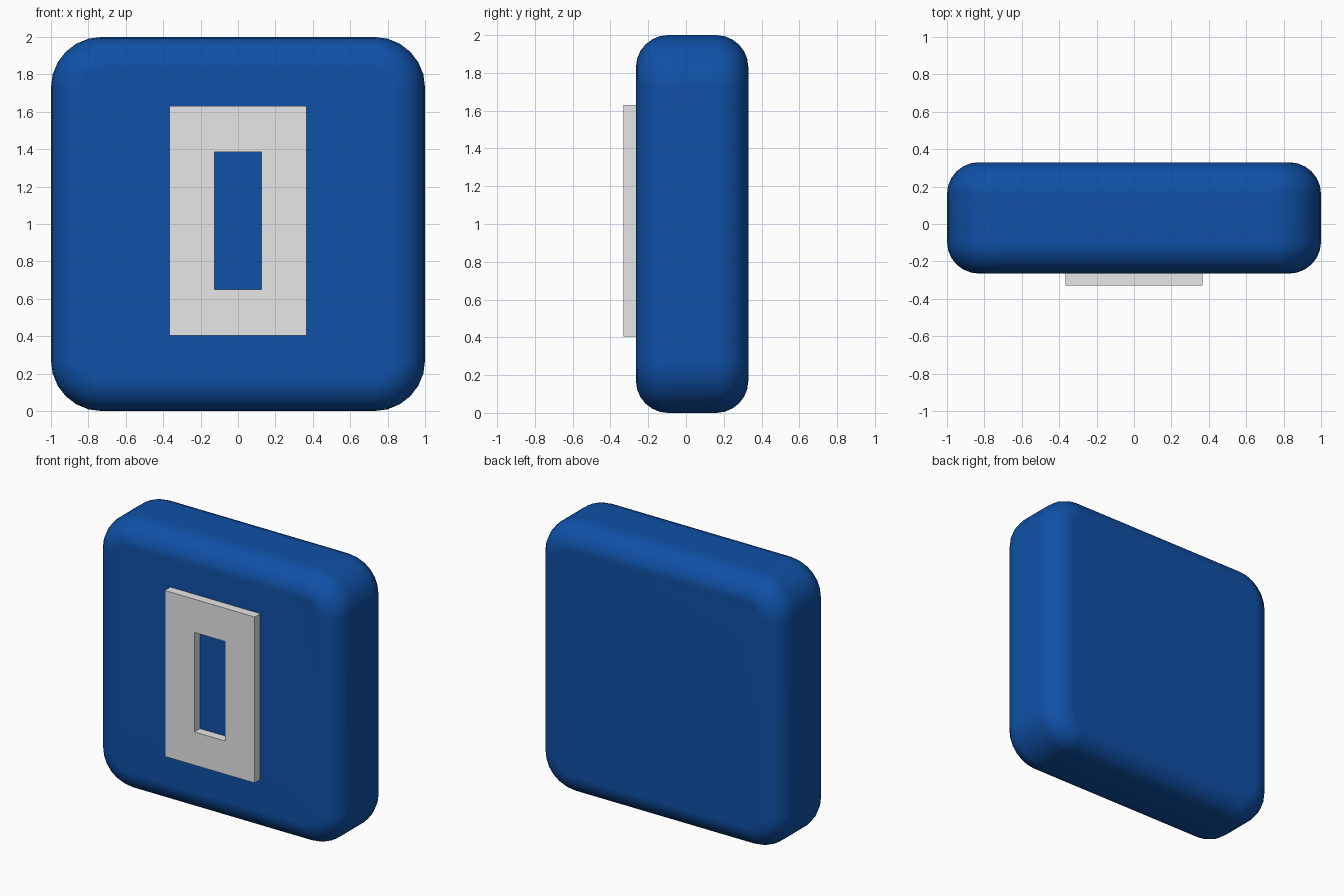
import bpy
import bmesh
import math

if "Cube" in bpy.data.objects:
    bpy.data.objects.remove(bpy.data.objects["Cube"])


def material(name, rgb):
    mat = bpy.data.materials.new(name)
    mat.diffuse_color = (*rgb, 1.0)
    mat.use_nodes = True
    mat.node_tree.nodes["Principled BSDF"].inputs["Base Color"].default_value = mat.diffuse_color
    return mat


def make_object(name, bm, mat, smooth):
    bmesh.ops.recalc_face_normals(bm, faces=bm.faces)
    for f in bm.faces:
        f.smooth = smooth
    mesh = bpy.data.meshes.new(name)
    bm.to_mesh(mesh)
    bm.free()
    mesh.materials.append(mat)
    obj = bpy.data.objects.new(name, mesh)
    bpy.context.collection.objects.link(obj)
    return obj


def bridge(bm, a, b):
    n = len(a)
    for i in range(n):
        bm.faces.new((a[i], a[(i + 1) % n], b[(i + 1) % n], b[i]))


blue = material("deep blue", (0.0048, 0.082, 0.386))
grey = material("light grey", (0.8, 0.8, 0.8))

# Rounded slab: rounded-square rings lofted from front to back
FRONT, BACK, CORNER, EDGE, SEG = -0.265, 0.33, 0.27, 0.17, 6


def slab_ring(bm, inset, y):
    ring = []
    c, r = 1.0 - CORNER, CORNER - inset
    for k, (sx, sz) in enumerate(((1, 1), (-1, 1), (-1, -1), (1, -1))):
        for i in range(SEG + 1):
            a = math.pi / 2 * (k + i / SEG)
            ring.append(bm.verts.new((sx * c + r * math.cos(a), y,
                                      1.0 + sz * c + r * math.sin(a))))
    return ring


bm = bmesh.new()
steps = [(EDGE * (1 - math.sin(math.pi / 2 * i / SEG)),
          EDGE * (1 - math.cos(math.pi / 2 * i / SEG))) for i in range(SEG + 1)]
rings = [slab_ring(bm, inset, FRONT + d) for inset, d in steps]
rings += [slab_ring(bm, inset, BACK - d) for inset, d in reversed(steps)]
for a, b in zip(rings, rings[1:]):
    bridge(bm, a, b)
bm.faces.new(rings[0])
bm.faces.new(rings[-1])
slab = make_object("rounded_slab", bm, blue, True)
slab.modifiers.new("flat_face_normals", 'WEIGHTED_NORMAL')

# Raised rectangular frame on the front
bm = bmesh.new()


def rect_ring(x, z0, z1, y):
    return [bm.verts.new(p) for p in ((-x, y, z0), (x, y, z0), (x, y, z1), (-x, y, z1))]


outer_front = rect_ring(0.367, 0.405, 1.63, -0.33)
inner_front = rect_ring(0.125, 0.65, 1.385, -0.33)
inner_back = rect_ring(0.125, 0.65, 1.385, -0.26)
outer_back = rect_ring(0.367, 0.405, 1.63, -0.26)
loop = [outer_front, inner_front, inner_back, outer_back]
for i in range(4):
    bridge(bm, loop[i], loop[(i + 1) % 4])
make_object("front_frame", bm, grey, False)
